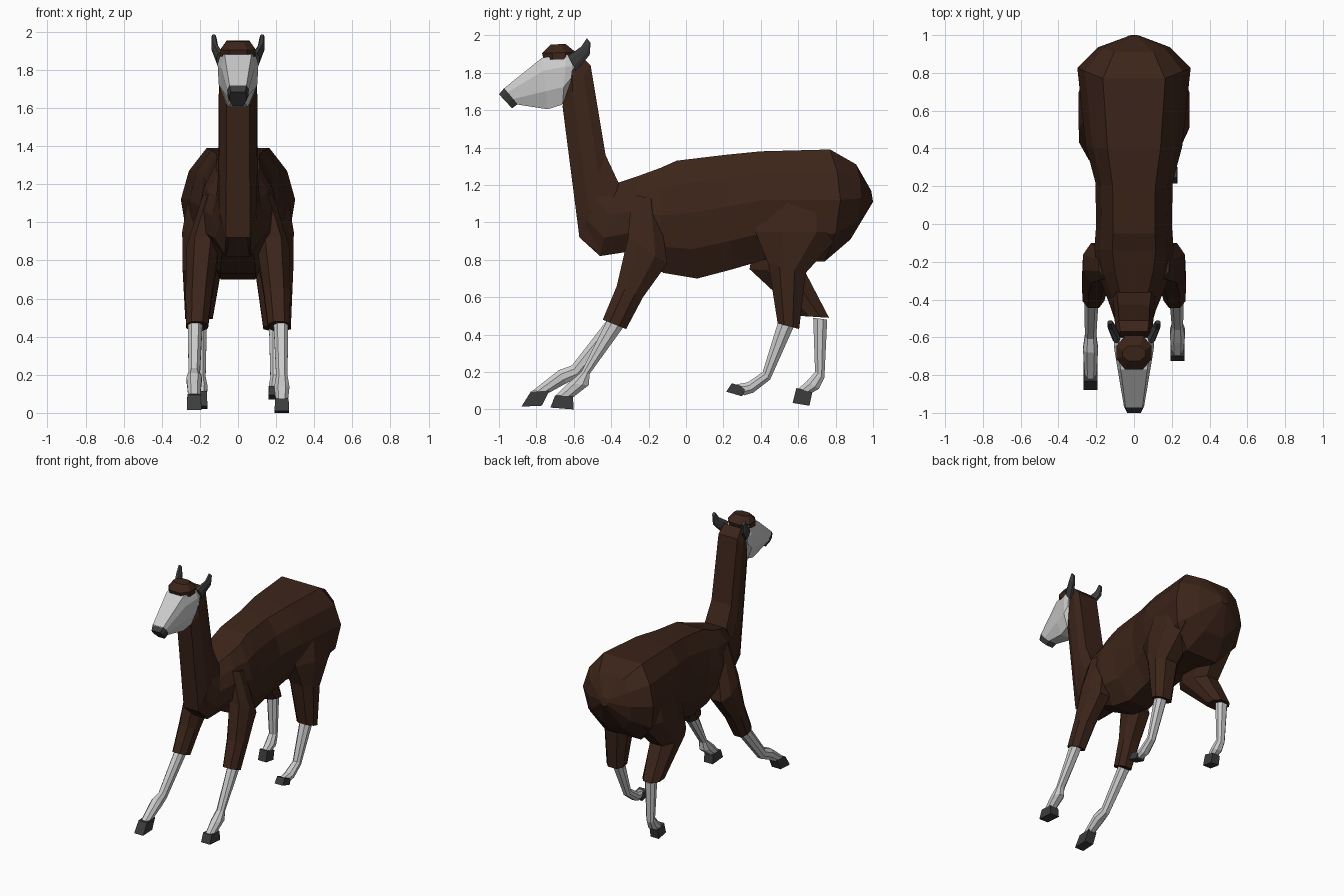
import bpy, bmesh

def mat(name, r, g, b):
    m = bpy.data.materials.new(name)
    m.diffuse_color = (r, g, b, 1)
    return m

BROWN = mat("brown_wool", 0.045, 0.018, 0.010)
PALE = mat("pale_grey", 0.55, 0.55, 0.55)
DARK = mat("dark_grey", 0.045, 0.045, 0.047)

# Cross-section shapes: (position from first to second point, share of half width)
LIMB = [(0, .5), (.3, 1), (.7, 1), (1, .5)]
BARREL = [(0, .45), (.25, .9), (.55, 1), (.8, .86), (1, .55)]
SKULL = [(0, .6), (.35, .95), (.75, 1), (1, .8)]
BOX = [(0, .9), (1, .9)]

def loft(name, rings, shape, material):
    """Each ring: (y, z) of one edge, (y, z) of the opposite edge, centre x, half width, bow in y."""
    bm = bmesh.new()
    loops = []
    for (y0, z0), (y1, z1), xc, w, *bow in rings:
        d = bow[0] if bow else 0
        pts = [(s, t, f) for s, prof in ((1, shape), (-1, shape[::-1])) for t, f in prof]
        loops.append([bm.verts.new((xc + s * w * f,
                                    y0 + (y1 - y0) * t + d * 4 * t * (1 - t),
                                    z0 + (z1 - z0) * t)) for s, t, f in pts])
    n = len(loops[0])
    for a, b in zip(loops, loops[1:]):
        for i in range(n):
            j = (i + 1) % n
            bm.faces.new((a[i], a[j], b[j], b[i]))
    bm.faces.new(loops[0])
    bm.faces.new(loops[-1])
    bmesh.ops.recalc_face_normals(bm, faces=bm.faces)
    me = bpy.data.meshes.new(name)
    bm.to_mesh(me)
    bm.free()
    me.materials.append(material)
    ob = bpy.data.objects.new(name, me)
    bpy.context.collection.objects.link(ob)
    return ob

def side(rings, s):
    return [(a, b, s * x, w) for a, b, x, w in rings]

# Torso, rump to chest
loft("torso", [
    ((1.0, 1.11), (.99, 1.17), 0, .03),
    ((.88, .91), (.91, 1.31), 0, .19, .04),
    ((.74, .79), (.77, 1.39), 0, .30, .07),
    ((.42, .80), (.40, 1.38), 0, .255),
    ((.25, .75), (.20, 1.36), 0, .205),
    ((.06, .70), (-.05, 1.33), 0, .20),
    ((-.12, .73), (-.14, 1.29), 0, .21),
    ((-.33, .84), (-.25, 1.25), 0, .185),
    ((-.46, .82), (-.37, 1.21), 0, .135),
    ((-.57, .92), (-.41, 1.30), 0, .105)], BARREL, BROWN)

# Neck
loft("neck", [
    ((-.46, .83), (-.36, 1.21), 0, .115),
    ((-.57, .92), (-.43, 1.36), 0, .105),
    ((-.66, 1.62), (-.51, 1.84), 0, .10),
    ((-.63, 1.76), (-.57, 1.90), 0, .09)], SKULL, BROWN)

# Head, nose and forelock
loft("head", [
    ((-.90, 1.63), (-.975, 1.715), 0, .055),
    ((-.74, 1.605), (-.77, 1.88), 0, .088),
    ((-.66, 1.63), (-.64, 1.90), 0, .107),
    ((-.62, 1.72), (-.60, 1.87), 0, .10)], SKULL, PALE)
loft("nose", [
    ((-.93, 1.61), (-1.0, 1.685), 0, .045),
    ((-.90, 1.632), (-.972, 1.718), 0, .057)], SKULL, DARK)
loft("forelock", [
    ((-.76, 1.87), (-.60, 1.87), 0, .092),
    ((-.77, 1.905), (-.59, 1.91), 0, .092),
    ((-.725, 1.95), (-.645, 1.955), 0, .06)], LIMB, BROWN)

# Ears
EAR = [((-.63, 1.89), (-.59, 1.81), .09, .022),
       ((-.56, 1.94), (-.515, 1.895), .122, .018),
       ((-.53, 1.985), (-.51, 1.96), .127, .012)]

# Upper legs
SHOULDER = [((-.29, 1.15), (-.15, 1.12), .13, .055),
            ((-.31, .92), (-.10, .78), .185, .085),
            ((-.37, .66), (-.23, .60), .205, .07),
            ((-.445, .48), (-.32, .43), .215, .058)]
HIP = [((.46, 1.2), (.80, 1.2), .16, .09),
       ((.37, .95), (.84, .95), .165, .128)]
THIGH = {1: HIP + [((.44, .78), (.64, .73), .19, .10),
                   ((.49, .46), (.605, .43), .205, .072)],
         -1: HIP + [((.34, .75), (.64, .73), .19, .10),
                    ((.61, .50), (.765, .49), .205, .072)]}

# Lower legs and hooves, posed differently on each side
FRONT_SHANK = {
    1: [((-.42, .48), (-.335, .44), .225, .038),
        ((-.56, .20), (-.515, .19), .23, .030),
        ((-.63, .14), (-.52, .13), .23, .040),
        ((-.70, .07), (-.61, .06), .23, .032)],
    -1: [((-.42, .48), (-.345, .43), .225, .038),
         ((-.61, .235), (-.57, .17), .23, .030),
         ((-.68, .21), (-.64, .14), .23, .040),
         ((-.82, .10), (-.73, .09), .23, .032)]}
HIND_SHANK = {
    1: [((.49, .46), (.575, .44), .205, .042),
        ((.41, .20), (.45, .16), .20, .030),
        ((.33, .145), (.36, .09), .195, .036),
        ((.25, .13), (.31, .075), .195, .030)],
    -1: [((.68, .49), (.755, .48), .205, .042),
         ((.69, .20), (.74, .17), .20, .030),
         ((.645, .15), (.71, .11), .195, .036),
         ((.60, .11), (.675, .09), .195, .030)]}
HOOF = {
    ("front", 1): [((-.70, .075), (-.605, .07), .23, .040),
                   ((-.725, .01), (-.60, .0), .23, .042)],
    ("front", -1): [((-.83, .095), (-.73, .10), .23, .040),
                    ((-.88, .015), (-.77, .02), .23, .042)],
    ("hind", 1): [((.245, .14), (.32, .115), .195, .036),
                  ((.215, .095), (.30, .07), .195, .038)],
    ("hind", -1): [((.59, .115), (.675, .09), .195, .036),
                   ((.57, .035), (.66, .02), .195, .038)]}

for s, label in ((1, "right"), (-1, "left")):
    loft(f"ear_{label}", side(EAR, s), LIMB, DARK)
    loft(f"front_upper_leg_{label}", side(SHOULDER, s), LIMB, BROWN)
    loft(f"hind_upper_leg_{label}", side(THIGH[s], s), LIMB, BROWN)
    loft(f"front_lower_leg_{label}", side(FRONT_SHANK[s], s), LIMB, PALE)
    loft(f"hind_lower_leg_{label}", side(HIND_SHANK[s], s), LIMB, PALE)
    for part in ("front", "hind"):
        loft(f"{part}_hoof_{label}", side(HOOF[part, s], s), BOX, DARK)
